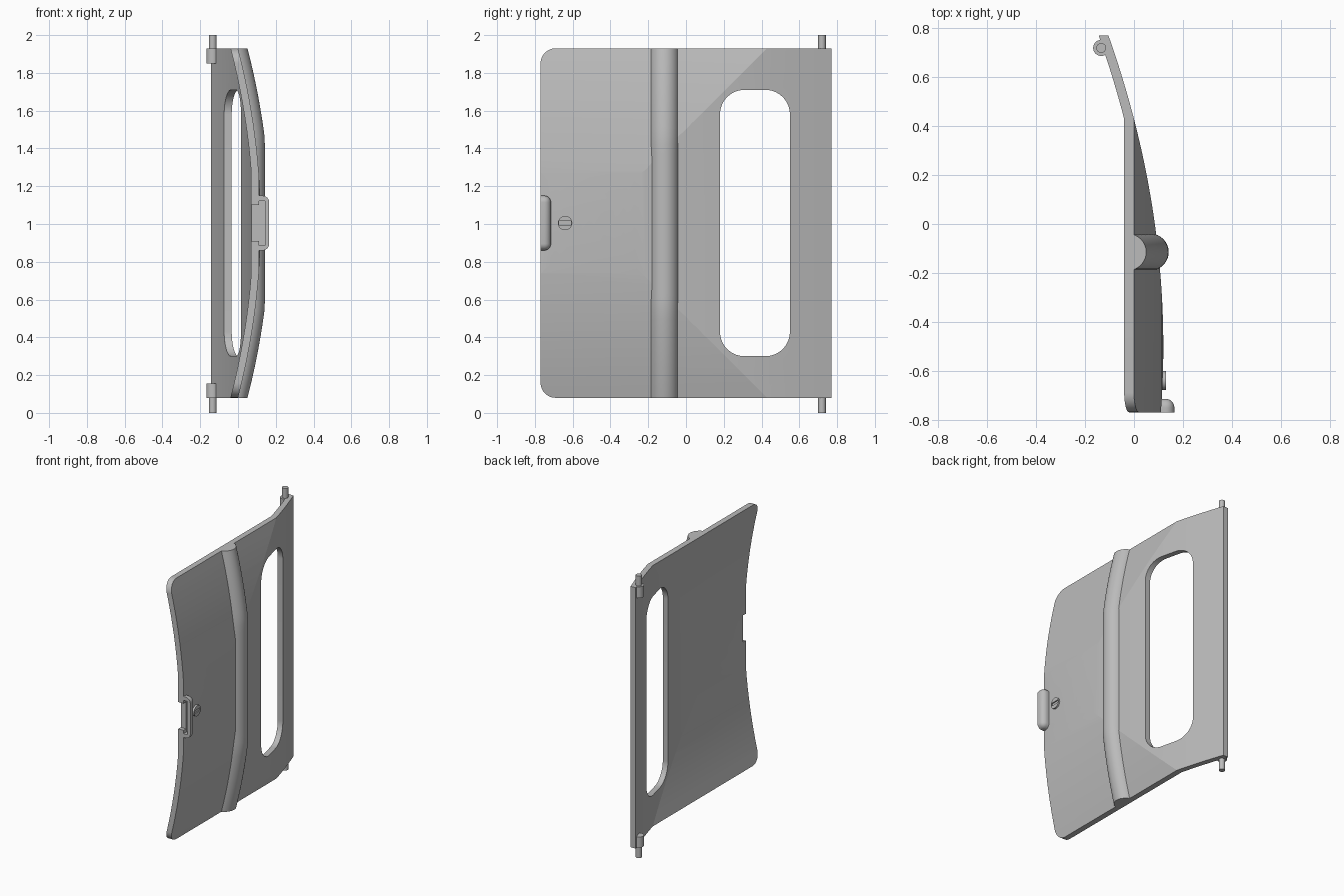
import bpy, bmesh, math
from mathutils import Vector

if "Cube" in bpy.data.objects:
    bpy.data.objects.remove(bpy.data.objects["Cube"], do_unlink=True)

grey = bpy.data.materials.new("light grey")
grey.use_nodes = True
COLOUR = (0.5, 0.5, 0.5, 1)
grey.diffuse_color = COLOUR
grey.node_tree.nodes["Principled BSDF"].inputs["Base Color"].default_value = COLOUR

MID, HALF, LEN, THICK = 1.005, 0.925, 0.77, 0.04


def bow_z(z):
    """Outward bow of the panel along its height."""
    return 0.12 * (1 - ((z - MID) / HALF) ** 2)


def bow_y(y):
    """Outward bow of the panel along its length."""
    return 0.12 - 0.139 * (y + 0.5) ** 2


def finish(name, bm):
    bmesh.ops.recalc_face_normals(bm, faces=bm.faces)
    mesh = bpy.data.meshes.new(name)
    bm.to_mesh(mesh)
    bm.free()
    mesh.materials.append(grey)
    ob = bpy.data.objects.new(name, mesh)
    bpy.context.collection.objects.link(ob)
    return ob


def prism(name, pts, axis, lo, hi):
    """Extrude a 2D outline along the x, y or z axis (0, 1, 2)."""
    bm = bmesh.new()
    verts = []
    for a, b in pts:
        co = [a, b]
        co.insert(axis, lo)
        verts.append(bm.verts.new(co))
    face = bm.faces.new(verts)
    new = bmesh.ops.extrude_face_region(bm, geom=[face])["geom"]
    shift = Vector((0, 0, 0))
    shift[axis] = hi - lo
    bmesh.ops.translate(bm, vec=shift, verts=[g for g in new if isinstance(g, bmesh.types.BMVert)])
    return finish(name, bm)


def box(name, x, y, z):
    return prism(name, [(x[0], y[0]), (x[1], y[0]), (x[1], y[1]), (x[0], y[1])], 2, *z)


def circle(a, b, r, n=32):
    return [(a + r * math.cos(math.tau * i / n), b + r * math.sin(math.tau * i / n)) for i in range(n)]


def rounded(y0, y1, z0, z1, radii, n=18):
    """Rectangle outline; radii run from the high-y high-z corner anticlockwise."""
    corners = [(y1, z1, -1, -1), (y0, z1, 1, -1), (y0, z0, 1, 1), (y1, z0, -1, 1)]
    pts = []
    for q, ((y, z, sy, sz), r) in enumerate(zip(corners, radii)):
        if r == 0:
            pts.append((y, z))
            continue
        for i in range(n + 1):
            a = math.pi / 2 * (q + i / n)
            pts.append((y + sy * r + r * math.cos(a), z + sz * r + r * math.sin(a)))
    return pts


def combine(ob, tool, op="DIFFERENCE"):
    """Apply a boolean and discard the cutter."""
    mod = ob.modifiers.new("cut", "BOOLEAN")
    mod.operation, mod.solver, mod.object = op, "EXACT", tool
    with bpy.context.temp_override(object=ob, active_object=ob, selected_objects=[ob]):
        bpy.ops.object.modifier_apply(modifier=mod.name)
    bpy.data.objects.remove(tool, do_unlink=True)


def smooth(ob, degrees):
    bpy.ops.object.select_all(action="DESELECT")
    ob.select_set(True)
    bpy.context.view_layer.objects.active = ob
    bpy.ops.object.shade_smooth_by_angle(angle=math.radians(degrees))


def bowed_solid(name, offset, extra, back):
    """Solid behind the two crossing bows, shifted inward by offset."""
    n = 28
    zs = [MID + (HALF + extra) * (2 * i / n - 1) for i in range(n + 1)]
    ys = [(LEN + extra) * (2 * i / n - 1) for i in range(n + 1)]
    ob = prism(name, [(back, zs[0])] + [(bow_z(z) - offset, z) for z in zs] + [(back, zs[-1])],
               1, -LEN - extra, LEN + extra)
    other = prism("lengthwise", [(back, ys[0])] + [(bow_y(y) - offset, y) for y in ys] + [(back, ys[-1])],
                  2, zs[0] - 0.1, zs[-1] + 0.1)
    combine(ob, other, "INTERSECT")
    return ob


# Door panel: thin bowed shell, rounded front corners, window and latch notch
panel = bowed_solid("door_panel", 0, 0, -0.5)
combine(panel, bowed_solid("hollow", THICK, 0.06, -0.6))
outline = rounded(-LEN, LEN + 0.1, MID - HALF, MID + HALF, (0, 0.08, 0.08, 0))
combine(panel, prism("outline", outline, 0, -1, 1), "INTERSECT")
combine(panel, prism("window", rounded(0.18, 0.55, 0.30, 1.71, [0.13] * 4), 0, -1, 1))
combine(panel, box("notch", (-0.2, 0.3), (-0.9, -0.742), (0.91, 1.10)))
smooth(panel, 6)

# Raised rib: round-backed section swept up the panel
bm = bmesh.new()
rings = []
steps = 40
for i in range(steps + 1):
    z = MID + HALF * (2 * i / steps - 1)
    base = min(bow_z(z), 0.092)
    ring = []
    for k in range(17):
        a = math.radians(-83 + 166 * k / 16)
        ring.append(bm.verts.new((base - 0.03 + 0.08 * math.cos(a), -0.115 + 0.077 * math.sin(a), z)))
    rings.append(ring)
for lower, upper in zip(rings, rings[1:]):
    for k in range(17):
        m = (k + 1) % 17
        bm.faces.new((lower[k], lower[m], upper[m], upper[k]))
bm.faces.new(rings[0])
bm.faces.new(rings[-1])
smooth(finish("rib", bm), 30)

# Handle: rounded cup open towards the front edge
handle = box("handle", (0.08, 0.165), (-LEN, -0.715), (0.86, 1.15))
bm = bmesh.new()
bm.from_mesh(handle.data)
edges = []
for e in bm.edges:
    c = (e.verts[0].co + e.verts[1].co) / 2
    outer, rear, end = c.x > 0.16, c.y > -0.72, abs(c.z - MID) > 0.14
    if outer + rear + end >= 2:
        edges.append(e)
bmesh.ops.bevel(bm, geom=edges, offset=0.036, segments=8, profile=0.5, affect="EDGES")
bm.to_mesh(handle.data)
bm.free()
combine(handle, box("cup", (0, 0.142), (-0.9, -0.738), (0.887, 1.123)))
smooth(handle, 30)

# Lock disc with a slot
lock = prism("lock", circle(-0.64, MID, 0.038), 0, 0.10, 0.13)
combine(lock, box("slot", (0.122, 0.2), (-0.672, -0.608), (MID - 0.01, MID + 0.01)))
smooth(lock, 30)

# Hinge knuckles and pins at both ends of the rear edge
for side, knuckle, pin in (("upper", (1.85, 1.93), (1.86, 2.0)), ("lower", (0.08, 0.155), (0, 0.15))):
    smooth(prism(side + "_hinge_knuckle", circle(-0.134, 0.72, 0.033), 2, *knuckle), 30)
    smooth(prism(side + "_hinge_pin", circle(-0.134, 0.72, 0.02), 2, *pin), 30)
